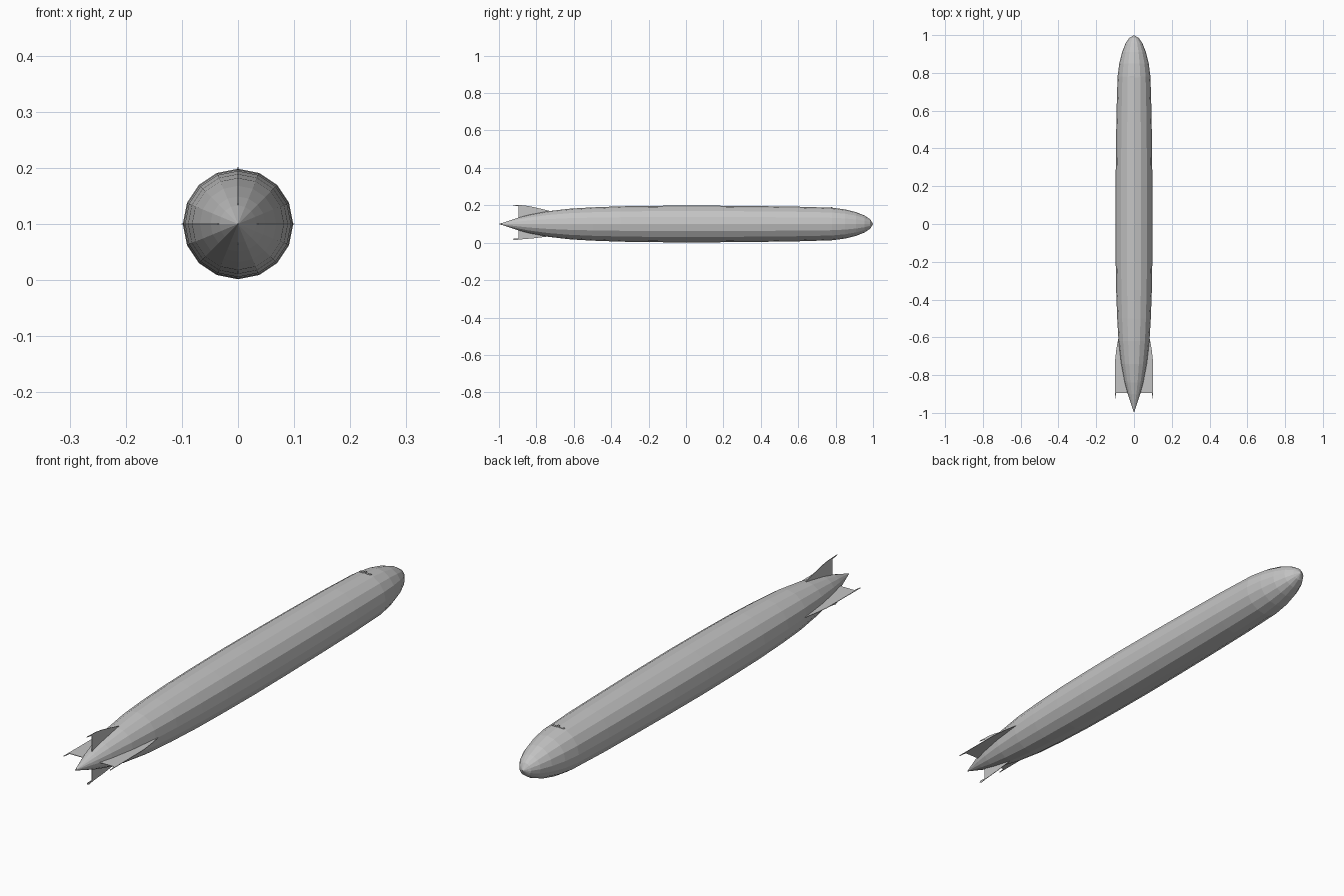
import bpy, bmesh
from math import cos, sin, tau, radians
from mathutils import Matrix

cube = bpy.data.objects.get("Cube")
if cube:
    bpy.data.objects.remove(cube, do_unlink=True)

AXIS_Z = 0.1
SIDES = 16

grey = bpy.data.materials.new("light grey fabric")
grey.use_nodes = True
colour = (0.55, 0.55, 0.55, 1)
grey.diffuse_color = colour
grey.node_tree.nodes["Principled BSDF"].inputs["Base Color"].default_value = colour


def finish(name, bm):
    bmesh.ops.recalc_face_normals(bm, faces=bm.faces)
    mesh = bpy.data.meshes.new(name)
    bm.to_mesh(mesh)
    bm.free()
    mesh.materials.append(grey)
    obj = bpy.data.objects.new(name, mesh)
    bpy.context.collection.objects.link(obj)
    obj.location.z = AXIS_Z
    return obj


def hull(profile):
    """Faceted body turned about the y axis, pointed at both ends."""
    bm = bmesh.new()
    rings = [[bm.verts.new((r * sin(tau * i / SIDES), y, r * cos(tau * i / SIDES)))
              for i in range(SIDES)] for y, r in profile]
    tail, nose = bm.verts.new((0, -1, 0)), bm.verts.new((0, 1, 0))
    for i in range(SIDES):
        j = (i + 1) % SIDES
        for a, b in zip(rings, rings[1:]):
            bm.faces.new((a[i], a[j], b[j], b[i]))
        bm.faces.new((tail, rings[0][j], rings[0][i]))
        bm.faces.new((nose, rings[-1][i], rings[-1][j]))
    return finish("hull", bm)


def fin(name, outline, angle, thickness=0.002):
    """Thin plate with an outline of (y, distance from axis), turned about y."""
    bm = bmesh.new()
    face = bm.faces.new([bm.verts.new((-thickness / 2, y, r)) for y, r in outline])
    moved = bmesh.ops.extrude_face_region(bm, geom=[face])["geom"]
    bmesh.ops.translate(bm, vec=(thickness, 0, 0),
                        verts=[v for v in moved if isinstance(v, bmesh.types.BMVert)])
    bmesh.ops.rotate(bm, matrix=Matrix.Rotation(radians(angle), 3, 'Y'), verts=bm.verts)
    return finish(name, bm)


def box(name, centre, size):
    bm = bmesh.new()
    bmesh.ops.create_cube(bm, size=1)
    bmesh.ops.scale(bm, vec=size, verts=bm.verts)
    bmesh.ops.translate(bm, vec=centre, verts=bm.verts)
    return finish(name, bm)


# Hull: stations from tail to nose
hull([(-0.9, 0.033), (-0.84, 0.049), (-0.74, 0.068), (-0.62, 0.082), (-0.5, 0.089),
      (-0.35, 0.0945), (-0.2, 0.097), (0, 0.0985), (0.2, 0.0975), (0.4, 0.0955),
      (0.6, 0.0925), (0.78, 0.087), (0.85, 0.078), (0.91, 0.063), (0.955, 0.045),
      (0.985, 0.025)])

# Tail fins, each with a small balance horn at the trailing edge
side_fin = [(-0.895, 0.02), (-0.895, 0.095), (-0.925, 0.099), (-0.925, 0.101),
            (-0.72, 0.1), (-0.66, 0.093), (-0.61, 0.084), (-0.6, 0.06)]
top_fin = [(-0.895, 0.02), (-0.895, 0.095), (-0.925, 0.1), (-0.925, 0.102),
           (-0.87, 0.1), (-0.83, 0.094), (-0.77, 0.08), (-0.73, 0.07), (-0.73, 0.04)]
bottom_fin = [(-0.895, 0.02), (-0.895, 0.078), (-0.92, 0.077), (-0.925, 0.083),
              (-0.915, 0.087), (-0.89, 0.083), (-0.82, 0.077), (-0.74, 0.067),
              (-0.74, 0.03)]
fin("left_fin", side_fin, 90)
fin("right_fin", side_fin, -90)
fin("top_fin", top_fin, 0)
fin("bottom_fin", bottom_fin, 180)

# Lookout platform on top, near the nose
box("lookout_platform", (0, 0.78, 0.086), (0.05, 0.008, 0.002))
box("lookout_post", (0, 0.78, 0.088), (0.008, 0.008, 0.008))
